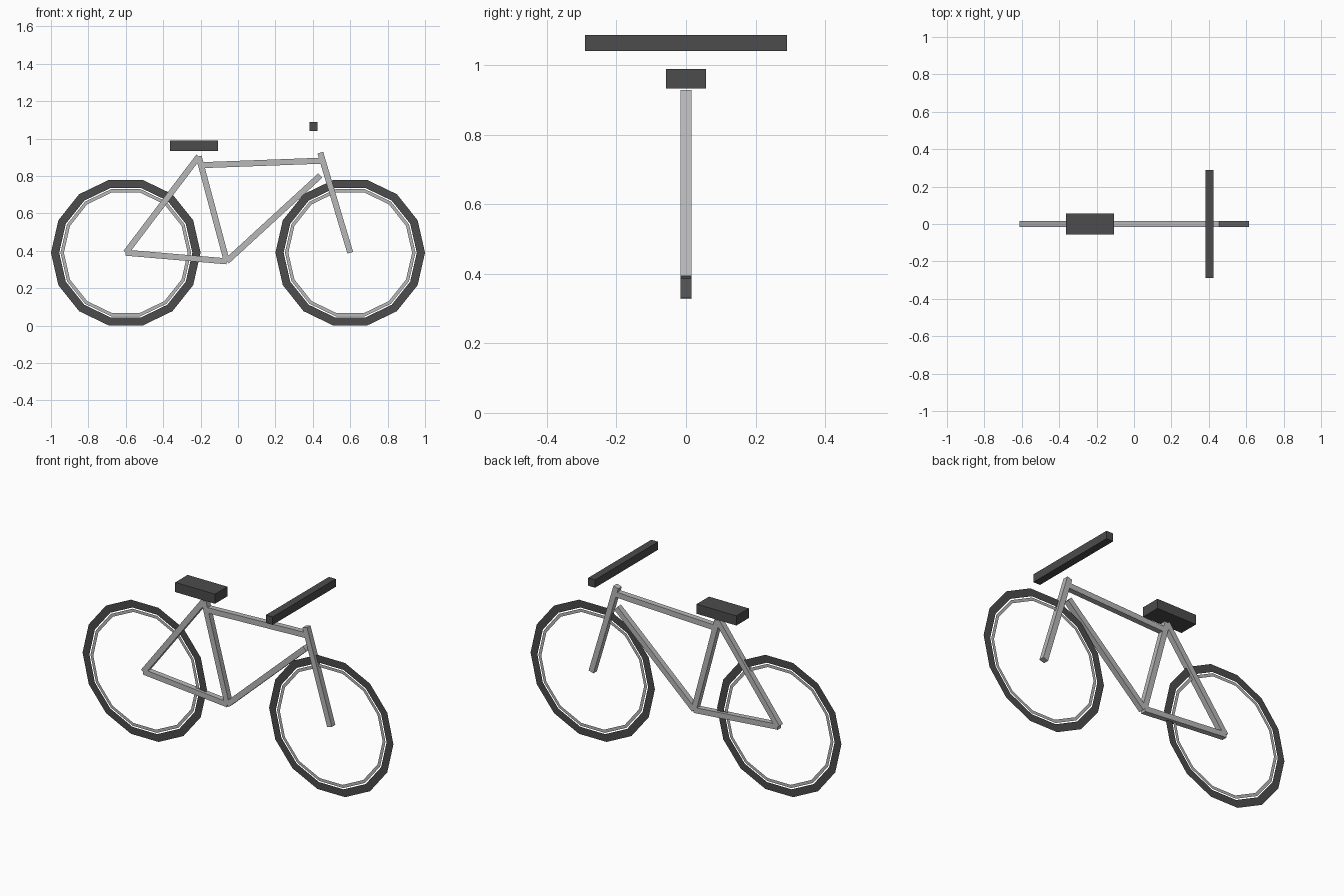
import bpy
import bmesh
from math import cos, sin, tau
from mathutils import Vector, Matrix

cube = bpy.data.objects.get("Cube")
if cube:
    bpy.data.objects.remove(cube, do_unlink=True)


def material(name, value):
    mat = bpy.data.materials.new(name)
    mat.use_nodes = True
    color = (value, value, value, 1)
    mat.diffuse_color = color
    mat.node_tree.nodes["Principled BSDF"].inputs["Base Color"].default_value = color
    return mat


metal = material("light grey metal", 0.48)
rubber = material("dark grey rubber", 0.072)


def finish(name, bm, mat):
    mesh = bpy.data.meshes.new(name)
    bm.to_mesh(mesh)
    bm.free()
    mesh.materials.append(mat)
    obj = bpy.data.objects.new(name, mesh)
    bpy.context.collection.objects.link(obj)
    return obj


def box(name, center, size, mat):
    bm = bmesh.new()
    bmesh.ops.create_cube(bm, size=1)
    bmesh.ops.scale(bm, vec=size, verts=bm.verts)
    bmesh.ops.translate(bm, vec=center, verts=bm.verts)
    return finish(name, bm, mat)


def tube(name, start, end, width=0.032):
    """Square bar between two (x, z) points in the middle plane."""
    a, b = Vector((start[0], 0, start[1])), Vector((end[0], 0, end[1]))
    along = (b - a).normalized()
    side = Vector((0, 1, 0))
    turn = Matrix((along.cross(side), side, -along)).transposed()
    if turn.determinant() < 0:
        turn.col[2] = along
    bm = bmesh.new()
    bmesh.ops.create_cube(bm, size=1)
    bmesh.ops.scale(bm, vec=(width, width, (b - a).length), verts=bm.verts)
    bmesh.ops.transform(bm, matrix=turn.to_4x4(), verts=bm.verts)
    bmesh.ops.translate(bm, vec=(a + b) / 2, verts=bm.verts)
    bmesh.ops.recalc_face_normals(bm, faces=bm.faces)
    return finish(name, bm, metal)


def ring(name, hub, outer, inner, mat, sides=14):
    """Flat upright ring facing the front."""
    bm = bmesh.new()
    loops = [[bm.verts.new((hub[0] + r * cos(tau * i / sides), 0,
                            hub[1] + r * sin(tau * i / sides)))
              for i in range(sides)] for r in (outer, inner)]
    for i in range(sides):
        j = (i + 1) % sides
        bm.faces.new((loops[0][i], loops[0][j], loops[1][j], loops[1][i]))
    return finish(name, bm, mat)


# Wheels: flat tyre and rim rings
rear_hub, front_hub = (-0.6, 0.39), (0.6, 0.39)
for label, hub in (("rear", rear_hub), ("front", front_hub)):
    ring(label + "_tyre", hub, 0.4, 0.356, rubber)
    ring(label + "_rim", hub, 0.349, 0.331, metal)

# Frame
crank, seat_top = (-0.06, 0.344), (-0.21, 0.905)
tube("chain_stay", rear_hub, crank)
tube("seat_stay", rear_hub, seat_top)
tube("seat_tube", crank, seat_top)
tube("top_tube", (-0.195, 0.858), (0.45, 0.882))
tube("down_tube", crank, (0.44, 0.803))
tube("fork", (0.44, 0.925), front_hub)

# Saddle and handlebar
box("saddle", (-0.236, 0, 0.961), (0.256, 0.114, 0.056), rubber)
box("handlebar", (0.404, 0, 1.065), (0.044, 0.58, 0.046), rubber)
